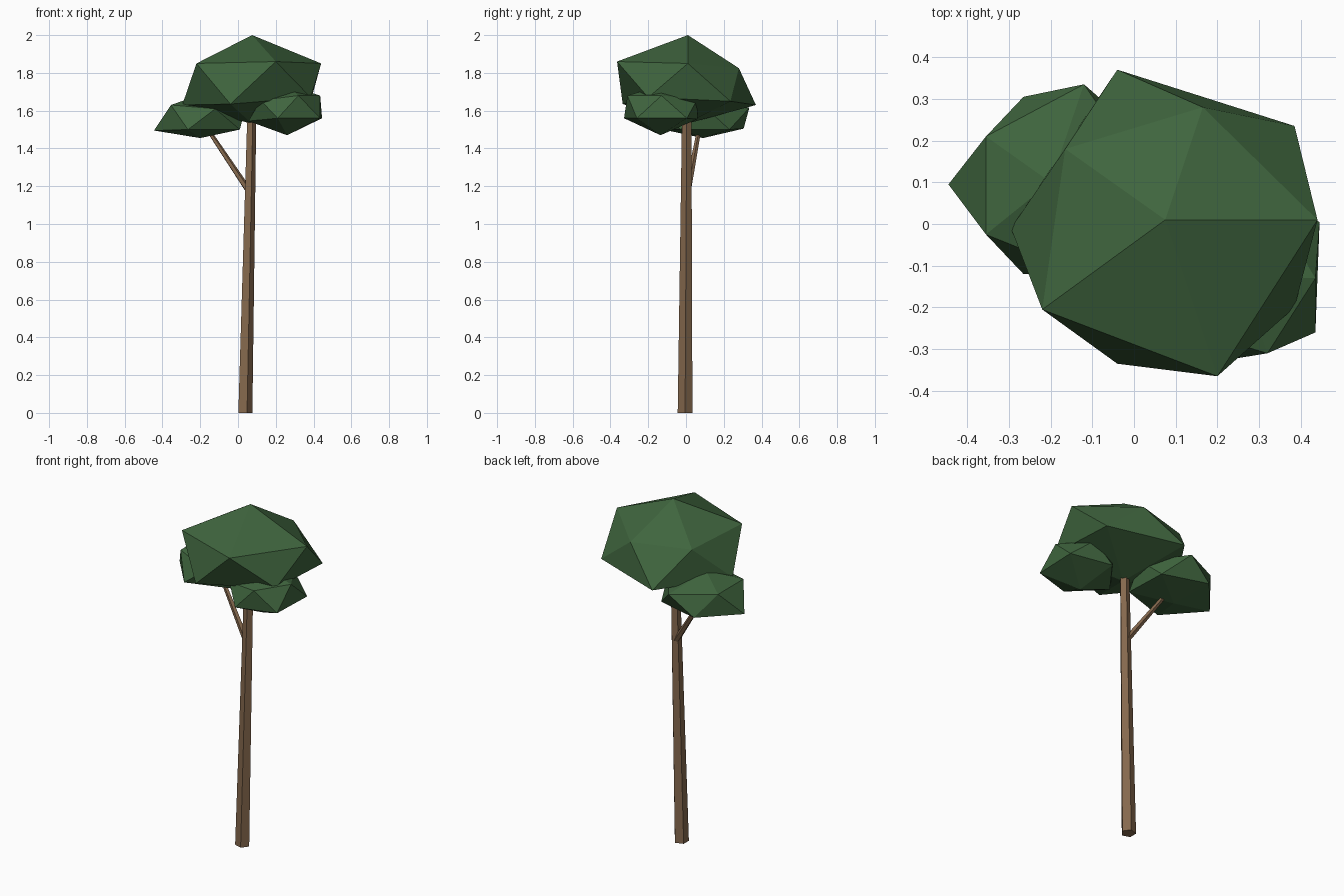
import bpy, bmesh, math
from mathutils import Vector

if "Cube" in bpy.data.objects:
    bpy.data.objects.remove(bpy.data.objects["Cube"])


def material(name, rgb):
    m = bpy.data.materials.new(name)
    m.diffuse_color = (*rgb, 1)
    m.use_nodes = True
    m.node_tree.nodes["Principled BSDF"].inputs["Base Color"].default_value = m.diffuse_color
    return m


LEAF = material("leaf green", (0.050, 0.130, 0.048))
BARK = material("bark brown", (0.235, 0.140, 0.075))


def finish(name, bm, mat):
    bmesh.ops.recalc_face_normals(bm, faces=bm.faces)
    me = bpy.data.meshes.new(name)
    bm.to_mesh(me)
    bm.free()
    me.materials.append(mat)
    ob = bpy.data.objects.new(name, me)
    bpy.context.collection.objects.link(ob)
    return ob


def foliage(name, top, upper, lower, bottom):
    """Irregular 20-sided clump: two staggered rings of five between two poles."""
    bm = bmesh.new()
    t, b = bm.verts.new(top), bm.verts.new(bottom)
    u = [bm.verts.new(p) for p in upper]
    l = [bm.verts.new(p) for p in lower]
    for i in range(5):
        j = (i + 1) % 5
        bm.faces.new((t, u[i], u[j]))
        bm.faces.new((u[i], l[i], u[j]))
        bm.faces.new((l[i], l[j], u[j]))
        bm.faces.new((b, l[j], l[i]))
    return finish(name, bm, LEAF)


def limb(name, start, end, r0, r1, level=False):
    """Tapered five-sided limb; level keeps both ends horizontal."""
    start, end = Vector(start), Vector(end)
    d = Vector((0, 0, 1)) if level else (end - start).normalized()
    side = (Vector((1, 0, 0)) - d * d.x).normalized()
    other = d.cross(side)
    bm = bmesh.new()
    rings = []
    for c, r in ((start, r0), (end, r1)):
        rings.append([bm.verts.new(c + r * (math.cos(a) * side + math.sin(a) * other))
                      for a in (math.tau * i / 5 for i in range(5))])
    for i in range(5):
        j = (i + 1) % 5
        bm.faces.new((rings[0][i], rings[0][j], rings[1][j], rings[1][i]))
    for r in rings:
        bm.faces.new(r)
    return finish(name, bm, BARK)


# Trunk and side branch
limb("trunk", (0.035, -0.005, 0), (0.071, 0.004, 1.60), 0.041, 0.026, level=True)
limb("branch", (0.06, 0.008, 1.17), (-0.18, 0.075, 1.53), 0.018, 0.011)

# Rings run counter-clockwise; each lower point sits between two upper ones
foliage("main_crown", (0.075, 0.01, 2.0),
        [(0.44, 0.01, 1.85), (0.165, 0.28, 1.825), (-0.165, 0.18, 1.83),
         (-0.22, -0.205, 1.85), (0.20, -0.365, 1.86)],
        [(0.385, 0.235, 1.65), (-0.04, 0.37, 1.63), (-0.295, -0.01, 1.63),
         (-0.04, -0.335, 1.635), (0.385, -0.20, 1.67)],
        (0.075, 0.0, 1.53))

foliage("left_clump", (-0.20, 0.10, 1.685),
        [(0.04, 0.10, 1.62), (-0.12, 0.335, 1.615), (-0.355, 0.21, 1.63),
         (-0.355, -0.025, 1.63), (-0.12, -0.12, 1.61)],
        [(0.0, 0.23, 1.50), (-0.265, 0.305, 1.505), (-0.445, 0.095, 1.495),
         (-0.265, -0.12, 1.50), (0.01, -0.03, 1.50)],
        (-0.20, 0.09, 1.455))

foliage("right_clump", (0.26, -0.13, 1.735),
        [(0.435, -0.13, 1.68), (0.32, 0.06, 1.66), (0.12, -0.02, 1.66),
         (0.12, -0.25, 1.655), (0.32, -0.31, 1.68)],
        [(0.445, 0.005, 1.56), (0.20, 0.06, 1.555), (0.055, -0.135, 1.545),
         (0.21, -0.328, 1.56), (0.435, -0.26, 1.56)],
        (0.26, -0.135, 1.47))
